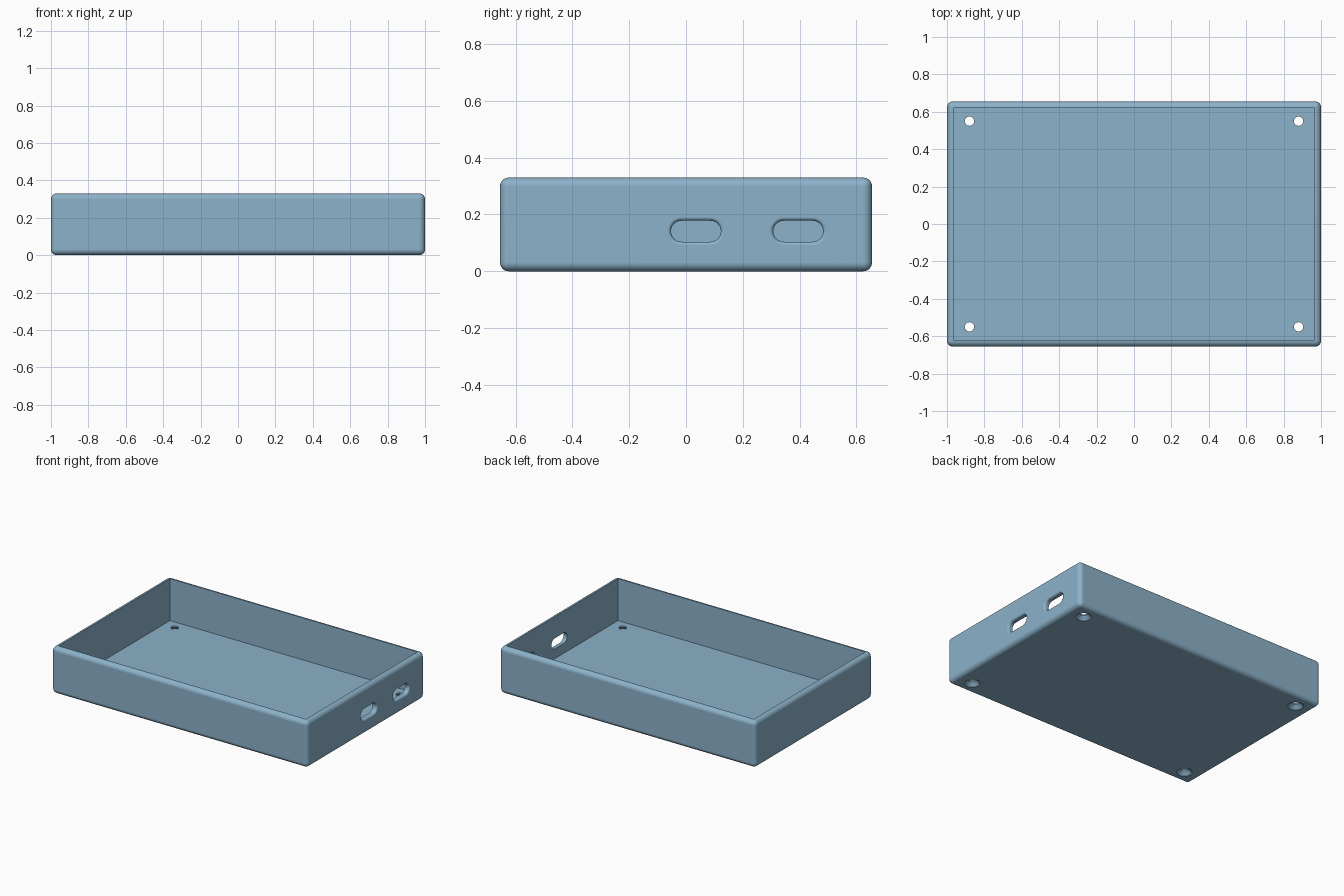
import bpy, bmesh, math
from mathutils import Matrix, Vector

if "Cube" in bpy.data.objects:
    bpy.data.objects.remove(bpy.data.objects["Cube"])

L, W, H = 2.0, 1.31, 0.33      # outer size
WALL, ROUND = 0.034, 0.031     # wall thickness, edge rounding

blue = bpy.data.materials.new("light_blue")
blue.diffuse_color = (0.262, 0.445, 0.59, 1)
blue.use_nodes = True
blue.node_tree.nodes["Principled BSDF"].inputs["Base Color"].default_value = blue.diffuse_color


def make_object(name, bm):
    bmesh.ops.recalc_face_normals(bm, faces=bm.faces)
    mesh = bpy.data.meshes.new(name)
    bm.to_mesh(mesh)
    bm.free()
    obj = bpy.data.objects.new(name, mesh)
    mesh.materials.append(blue)
    bpy.context.collection.objects.link(obj)
    return obj


def block(name, size, centre):
    bm = bmesh.new()
    bmesh.ops.create_cube(bm, size=1, matrix=Matrix.Translation(centre) @ Matrix.Diagonal((*size, 1)))
    return make_object(name, bm)


def loft(name, rings):
    """Closed solid through rings with equal point counts."""
    bm = bmesh.new()
    loops = [[bm.verts.new(p) for p in ring] for ring in rings]
    n = len(loops[0])
    for a, b in zip(loops, loops[1:]):
        for i in range(n):
            j = (i + 1) % n
            bm.faces.new((a[i], a[j], b[j], b[i]))
    bm.faces.new(loops[0])
    bm.faces.new(loops[-1])
    return make_object(name, bm)


def slot_ring(x, y, z, half, r, n=12):
    """Stadium outline lying in a plane of constant x."""
    pts = []
    for side in (1, -1):
        for i in range(n + 1):
            a = side * math.pi / 2 - math.pi / 2 + math.pi * i / n - (math.pi / 2 if side == 1 else -math.pi / 2)
            a = -math.pi / 2 + math.pi * i / n + (0 if side == 1 else math.pi)
            pts.append((x, y + side * half + r * math.cos(a), z + r * math.sin(a)))
    return pts


def circle(x, y, z, r, n=32):
    return [(x + r * math.cos(math.tau * i / n), y + r * math.sin(math.tau * i / n), z) for i in range(n)]


# Tray body with rounded outer edges
tray = block("tray", (L, W, H), (0, 0, H / 2))
bevel = tray.modifiers.new("rounding", 'BEVEL')
bevel.width, bevel.segments = ROUND, 6

# Open cavity
cutters = [block("cavity_cutter", (L - 2 * WALL, W - 2 * WALL, H), (0, 0, WALL + H / 2))]

# Two port slots in the right wall, with a rounded outer lip
LIP = 0.013
for y in (0.035, 0.395):
    steps = [(L / 2 - 0.1, 0)]
    for i in range(6):
        a = math.pi / 2 * i / 5
        steps.append((L / 2 - LIP + LIP * math.sin(a), LIP * (1 - math.cos(a))))
    steps.append((L / 2 + 0.03, LIP))
    cutters.append(loft("slot_cutter", [slot_ring(x, y, 0.141, 0.051, 0.037 + g) for x, g in steps]))

# Countersunk screw holes in the floor corners
for x in (-0.88, 0.88):
    for y in (-0.55, 0.55):
        steps = [(-0.02, 0.05), (0, 0.05), (0.025, 0.025), (0.1, 0.025)]
        cutters.append(loft("hole_cutter", [circle(x, y, z, r) for z, r in steps]))

for cutter in cutters:
    cutter.hide_render = True
    mod = tray.modifiers.new("cut", 'BOOLEAN')
    mod.operation, mod.solver, mod.object = 'DIFFERENCE', 'EXACT', cutter

# Apply the cuts, then remove the cutters
bpy.context.view_layer.objects.active = tray
tray.select_set(True)
for mod in list(tray.modifiers):
    bpy.ops.object.modifier_apply(modifier=mod.name)
for cutter in cutters:
    bpy.data.objects.remove(cutter, do_unlink=True)

# Smooth rounding with crisp inner edges and flat panels
for o in bpy.context.selected_objects:
    o.select_set(o == tray)
bpy.ops.object.shade_smooth_by_angle(angle=math.radians(30))
weighted = tray.modifiers.new("flat_panels", 'WEIGHTED_NORMAL')
weighted.keep_sharp = True
